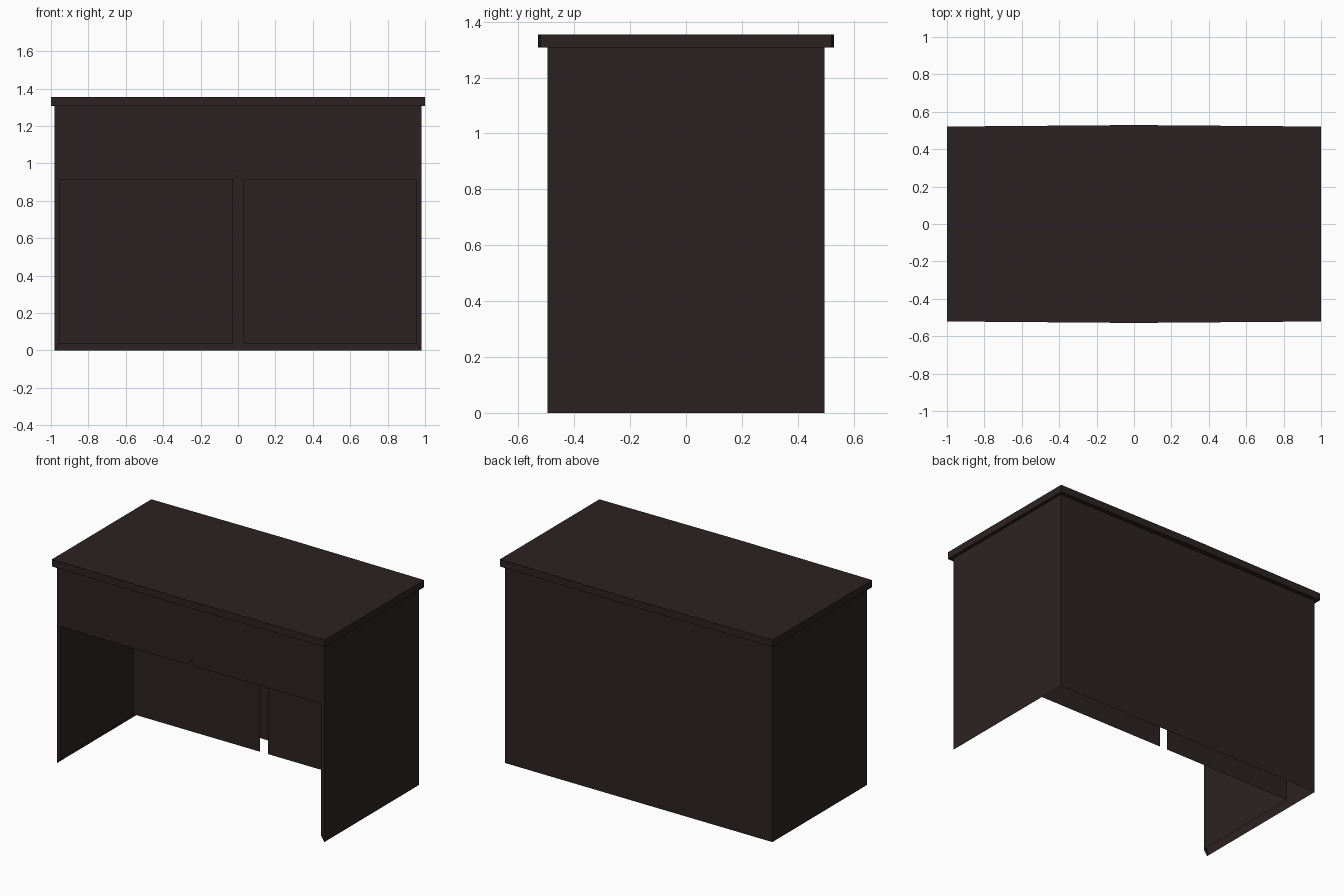
import bpy

if "Cube" in bpy.data.objects:
    bpy.data.objects.remove(bpy.data.objects["Cube"])

# Main dimensions
BX, BY = 0.98, 0.495           # outer half width / half depth of the body
IX = 0.955                     # inner face of the side walls
GAP = 0.028                    # half width of the centre slot
Z0, Z1, ZT, ZS = 0.036, 0.91, 1.307, 1.354
YB = 0.272                     # inner back panel

wood = bpy.data.materials.new("dark_brown_wood")
wood.diffuse_color = (0.0252, 0.016, 0.016, 1.0)
wood.use_nodes = True
wood.node_tree.nodes["Principled BSDF"].inputs["Base Color"].default_value = wood.diffuse_color


def make(name, verts, faces):
    me = bpy.data.meshes.new(name)
    me.from_pydata(verts, [], faces)
    me.materials.append(wood)
    me.update()
    ob = bpy.data.objects.new(name, me)
    bpy.context.collection.objects.link(ob)
    return ob


# Desk top: slab whose front and back edges bow out slightly at the middle
E, M = 0.521, 0.529
outline = [(-1, -E), (0, -M), (1, -E), (1, E), (0, M), (-1, E)]
n = len(outline)
verts = [(x, y, z) for z in (ZT, ZS) for x, y in outline]
faces = [tuple(reversed(range(n))), tuple(range(n, 2 * n))]
faces += [(i, (i + 1) % n, n + (i + 1) % n, n + i) for i in range(n)]
make("desk_top", verts, faces)

# Front frame: apron and leg edges with mitred feet and a centre notch
half = [(0, 0.937), (GAP, Z1), (IX, Z1), (IX, Z0), (BX, 0), (BX, ZT)]
loop = half + [(-x, z) for x, z in reversed(half[1:])]
make("front_frame", [(x, -BY, z) for x, z in loop],
     [tuple(reversed(range(len(loop))))])

# Outer back panel
make("back_panel", [(BX, BY, 0), (-BX, BY, 0), (-BX, BY, ZT), (BX, BY, ZT)],
     [(0, 1, 2, 3)])

# Parts repeated on both sides: outer side, inner side, inner back, ceiling
for s, side in ((1, "right"), (-1, "left")):
    def panel(name, pts):
        order = (0, 1, 2, 3) if s > 0 else (3, 2, 1, 0)
        make(f"{name}_{side}", [(s * x, y, z) for x, y, z in pts], [order])

    panel("outer_side", [(BX, -BY, 0), (BX, BY, 0), (BX, BY, ZT), (BX, -BY, ZT)])
    panel("inner_side", [(IX, YB, Z0), (IX, -BY, Z0), (IX, -BY, Z1), (IX, YB, Z1)])
    panel("inner_back", [(GAP, YB, Z0), (IX, YB, Z0), (IX, YB, Z1), (GAP, YB, Z1)])
    panel("kneehole_ceiling", [(GAP, YB, Z1), (IX, YB, Z1), (IX, -BY, Z1), (GAP, -BY, Z1)])
